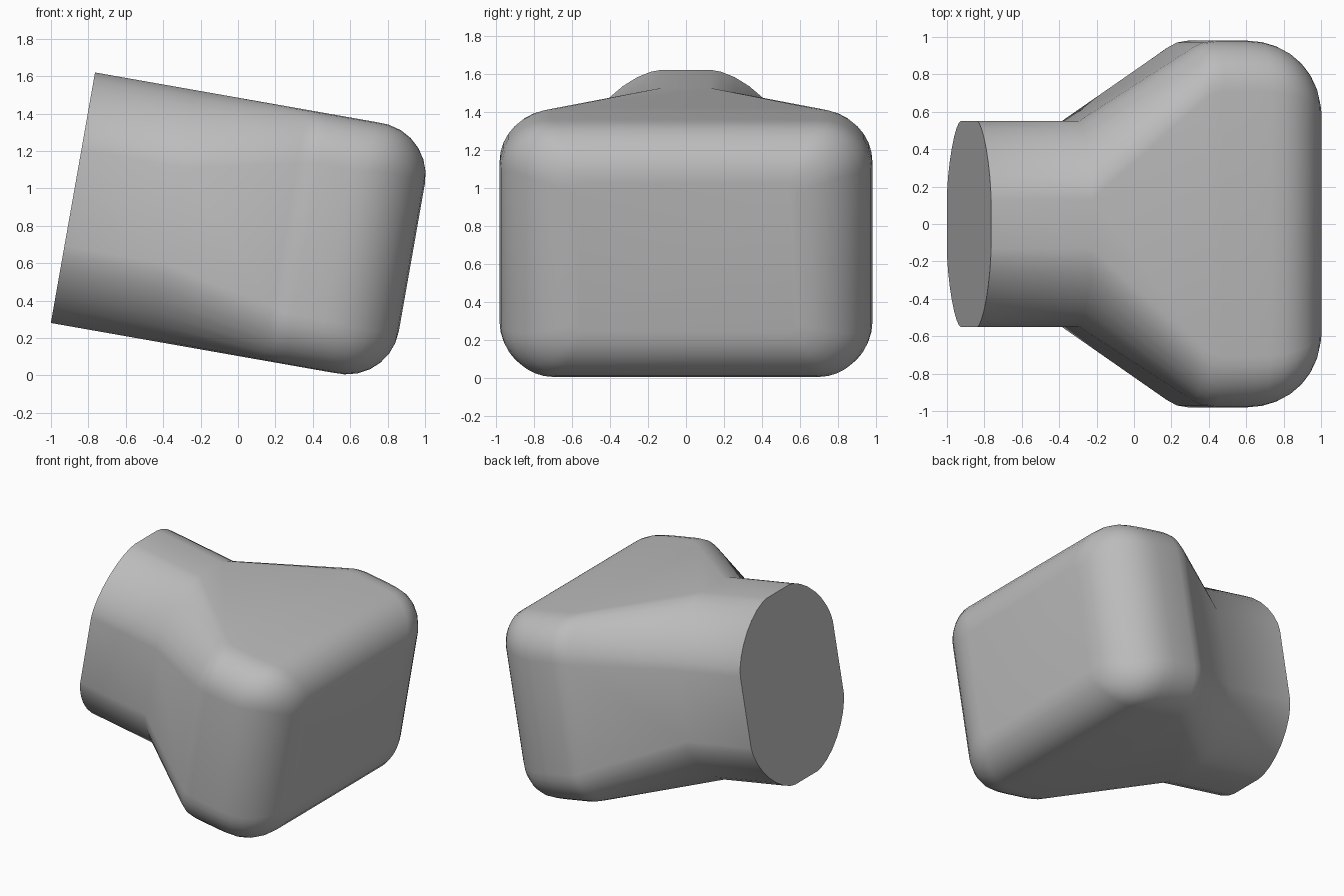
import bpy, bmesh, math

if "Cube" in bpy.data.objects:
    bpy.data.objects.remove(bpy.data.objects["Cube"])

HALF_H, NECK_W, BODY_W, LENGTH = 0.68, 0.55, 0.98, 1.84
PLAN_R, EDGE_R, STEPS = 0.4, 0.28, 8

grey = bpy.data.materials.new("plain grey")
grey.use_nodes = True
colour = (0.5, 0.5, 0.5, 1)
grey.diffuse_color = colour
grey.node_tree.nodes["Principled BSDF"].inputs["Base Color"].default_value = colour


def section(w, h, r, power):
    """Rounded rectangle in the YZ plane, with superelliptic corners."""
    corner = []
    for i in range(STEPS + 1):
        a = math.pi / 2 * i / STEPS
        c, s = max(math.cos(a), 0), max(math.sin(a), 0)
        corner.append((w - r + r * c ** (2 / power), h - r + r * s ** (2 / power)))
    half = corner + [(-y, z) for y, z in reversed(corner)]
    return half + [(-y, -z) for y, z in half]


# Neck, flare and straight part of the body: (position, width, radius, power)
stations = [(0, NECK_W, 0.42, 1.6), (0.55, NECK_W, 0.42, 1.6),
            (1.15, 0.945, 0.29, 1.95), (1.2, 0.97, 0.275, 2), (1.26, BODY_W, 0.27, 2)]
rings = [(u, section(w, HALF_H, r, p)) for u, w, r, p in stations]

# Rounded closed end
for i in range(STEPS + 1):
    t = math.pi / 2 * i / STEPS
    u = LENGTH - PLAN_R + PLAN_R * math.sin(t)
    w = BODY_W - PLAN_R + PLAN_R * math.cos(t)
    past = max(0, u - (LENGTH - EDGE_R))
    h = HALF_H - EDGE_R + math.sqrt(max(0, EDGE_R ** 2 - past ** 2))
    rings.append((u, section(w, h, 0.05 + 0.22 * math.cos(t), 2)))

# Loft the sections into one closed skin
bm = bmesh.new()
loops = [[bm.verts.new((u, y, z)) for y, z in pts] for u, pts in rings]
for a, b in zip(loops, loops[1:]):
    for i in range(len(a)):
        j = (i + 1) % len(a)
        bm.faces.new((a[i], a[j], b[j], b[i]))
bm.faces.new(loops[0])
bm.faces.new(loops[-1])
bmesh.ops.recalc_face_normals(bm, faces=bm.faces)
mesh = bpy.data.meshes.new("flared_housing")
bm.to_mesh(mesh)
bm.free()
mesh.materials.append(grey)

# Tilt the whole housing nose down
housing = bpy.data.objects.new("flared_housing", mesh)
bpy.context.collection.objects.link(housing)
housing.location = (-0.8825, 0, 0.95)
housing.rotation_euler = (0, math.radians(10), 0)
bpy.context.view_layer.objects.active = housing
housing.select_set(True)
bpy.ops.object.shade_smooth_by_angle(angle=math.radians(35))
